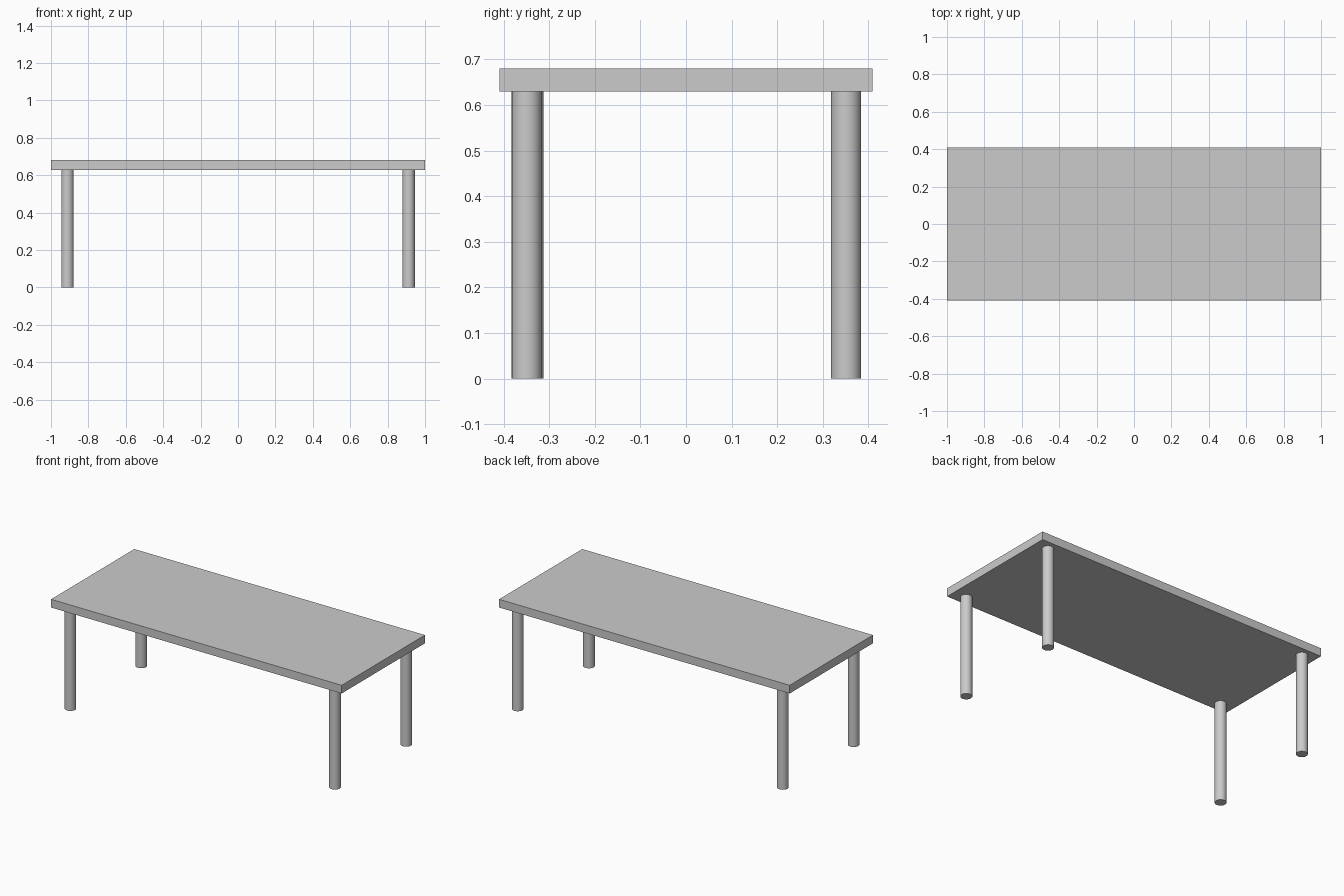
import bpy
import math

if "Cube" in bpy.data.objects:
    bpy.data.objects.remove(bpy.data.objects["Cube"])

TOP_Z, UNDER_Z = 0.68, 0.629
LEG_R = 0.033

# Table top slab
bpy.ops.mesh.primitive_cube_add(size=1, location=(0, 0, (TOP_Z + UNDER_Z) / 2))
top = bpy.context.object
top.name = "table_top"
top.scale = (2.0, 0.818, TOP_Z - UNDER_Z)
bpy.ops.object.transform_apply(location=False, rotation=False, scale=True)


def add_leg(name, x, y):
    bpy.ops.mesh.primitive_cylinder_add(
        vertices=32, radius=LEG_R, depth=UNDER_Z, location=(x, y, UNDER_Z / 2))
    bpy.context.object.name = name
    bpy.ops.object.shade_smooth_by_angle(angle=math.radians(30))


# Round legs; the front left one sits slightly further in
for name, x, y in (
    ("front_left_leg", -0.912, -0.345),
    ("front_right_leg", 0.912, -0.349),
    ("back_left_leg", -0.912, 0.351),
    ("back_right_leg", 0.912, 0.351),
):
    add_leg(name, x, y)
